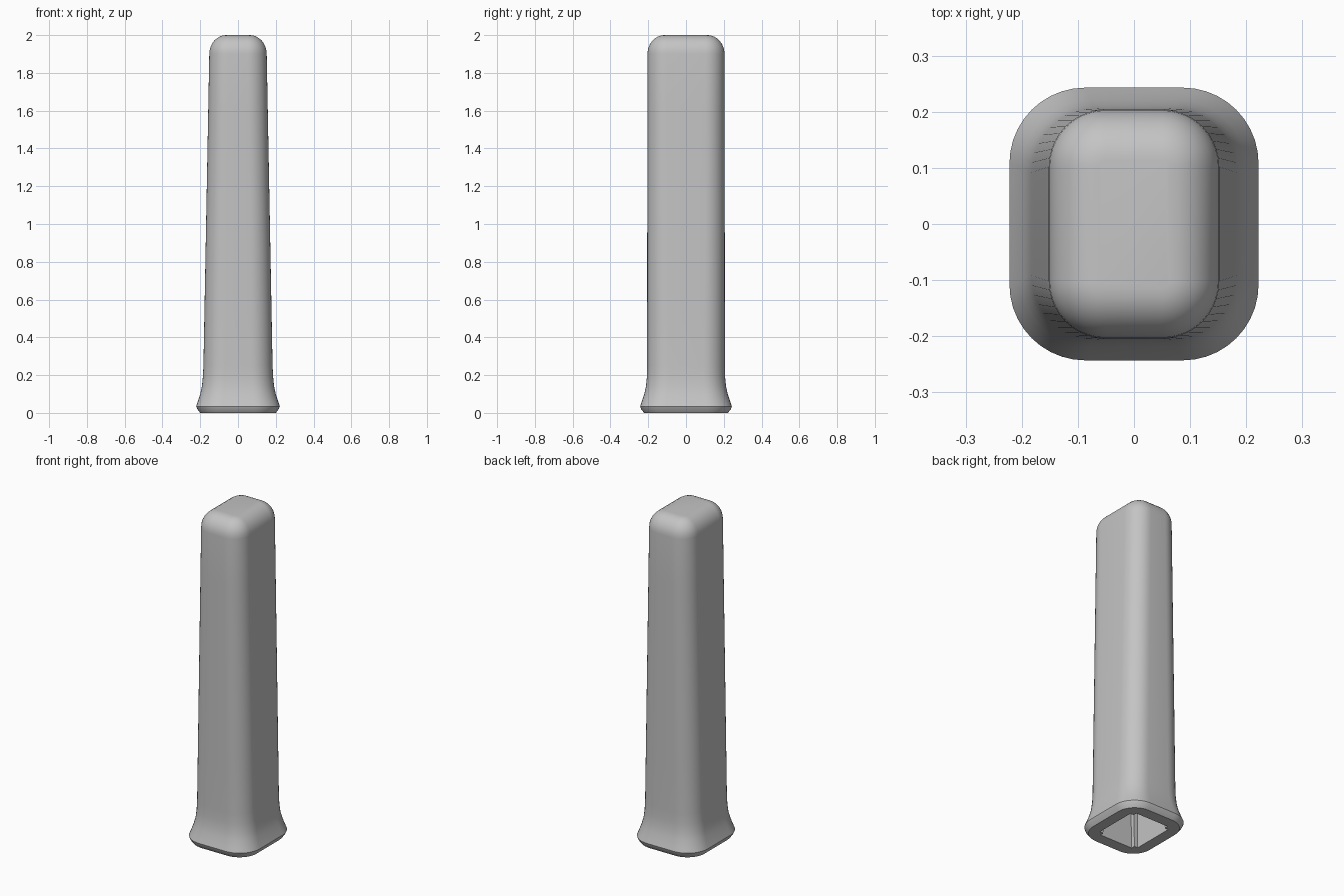
import bpy, bmesh
from math import cos, sin, pi, radians

cube = bpy.data.objects.get("Cube")
if cube:
    bpy.data.objects.remove(cube, do_unlink=True)

grey = bpy.data.materials.new("plain grey")
grey.use_nodes = True
colour = (0.55, 0.55, 0.55, 1)
grey.diffuse_color = colour
grey.node_tree.nodes["Principled BSDF"].inputs["Base Color"].default_value = colour


def rounded_outline(hx, hy, r, steps=10):
    """Rounded rectangle, counter-clockwise."""
    pts = []
    for corner, (sx, sy) in enumerate([(1, 1), (-1, 1), (-1, -1), (1, -1)]):
        for i in range(steps + 1):
            a = (corner + i / steps) * pi / 2
            pts.append((sx * (hx - r) + r * cos(a), sy * (hy - r) + r * sin(a)))
    return pts


def stepped_outline(hx, hy, s):
    """Rectangle with a small square step in each corner, counter-clockwise."""
    quarter = [(hx, hy - s), (hx - s, hy - s), (hx - s, hy)]
    pts = []
    for sx, sy in [(1, 1), (-1, 1), (-1, -1), (1, -1)]:
        part = [(sx * x, sy * y) for x, y in quarter]
        pts += part if sx * sy > 0 else part[::-1]
    return pts


def loft(bm, sections, inward=False):
    """Skin a list of (z, outline); returns the first and last loops."""
    loops = [[bm.verts.new((x, y, z)) for x, y in pts] for z, pts in sections]
    for low, high in zip(loops, loops[1:]):
        n = len(low)
        for i in range(n):
            j = (i + 1) % n
            face = [low[i], low[j], high[j], high[i]]
            bm.faces.new(face[::-1] if inward else face)
    return loops[0], loops[-1]


bm = bmesh.new()

# Outer skin: chamfered foot, flared skirt, tapering grip
outer = [(0.0, 0.2, 0.222, 0.115), (0.02, 0.215, 0.238, 0.13),
         (0.035, 0.222, 0.243, 0.135), (0.06, 0.213, 0.234, 0.13),
         (0.1, 0.2, 0.221, 0.122), (0.14, 0.191, 0.212, 0.117),
         (0.19, 0.186, 0.207, 0.115), (0.25, 0.183, 0.206, 0.114)]
for i in range(1, 7):
    t = i / 6
    outer.append((0.25 + 1.65 * t, 0.183 - 0.031 * t, 0.206 - 0.002 * t, 0.114 - 0.012 * t))

# Rounded crown
for i in range(1, 9):
    a = i / 8 * pi / 2
    d = 0.09 * (1 - cos(a))
    outer.append((1.9 + 0.1 * sin(a), 0.152 - d, 0.204 - d, 0.102 - d))
foot, crown = loft(bm, [(z, rounded_outline(x, y, r)) for z, x, y, r in outer])
bm.faces.new(crown)

# Hollow inside with stepped corners
mouth, ceiling = loft(bm, [(0.0, stepped_outline(0.135, 0.153, 0.024)),
                           (1.88, stepped_outline(0.1, 0.148, 0.024))], inward=True)
bm.faces.new(ceiling[::-1])

# Flat rim joining foot and mouth
edges = [bm.edges.get((loop[i - 1], loop[i])) for loop in (foot, mouth) for i in range(len(loop))]
bmesh.ops.triangle_fill(bm, use_beauty=True, use_dissolve=False, edges=edges, normal=(0, 0, -1))
bmesh.ops.recalc_face_normals(bm, faces=bm.faces)

mesh = bpy.data.meshes.new("grip_sleeve")
bm.to_mesh(mesh)
bm.free()
mesh.materials.append(grey)
sleeve = bpy.data.objects.new("grip_sleeve", mesh)
bpy.context.collection.objects.link(sleeve)
bpy.context.view_layer.objects.active = sleeve
sleeve.select_set(True)
bpy.ops.object.shade_smooth_by_angle(angle=radians(35))
